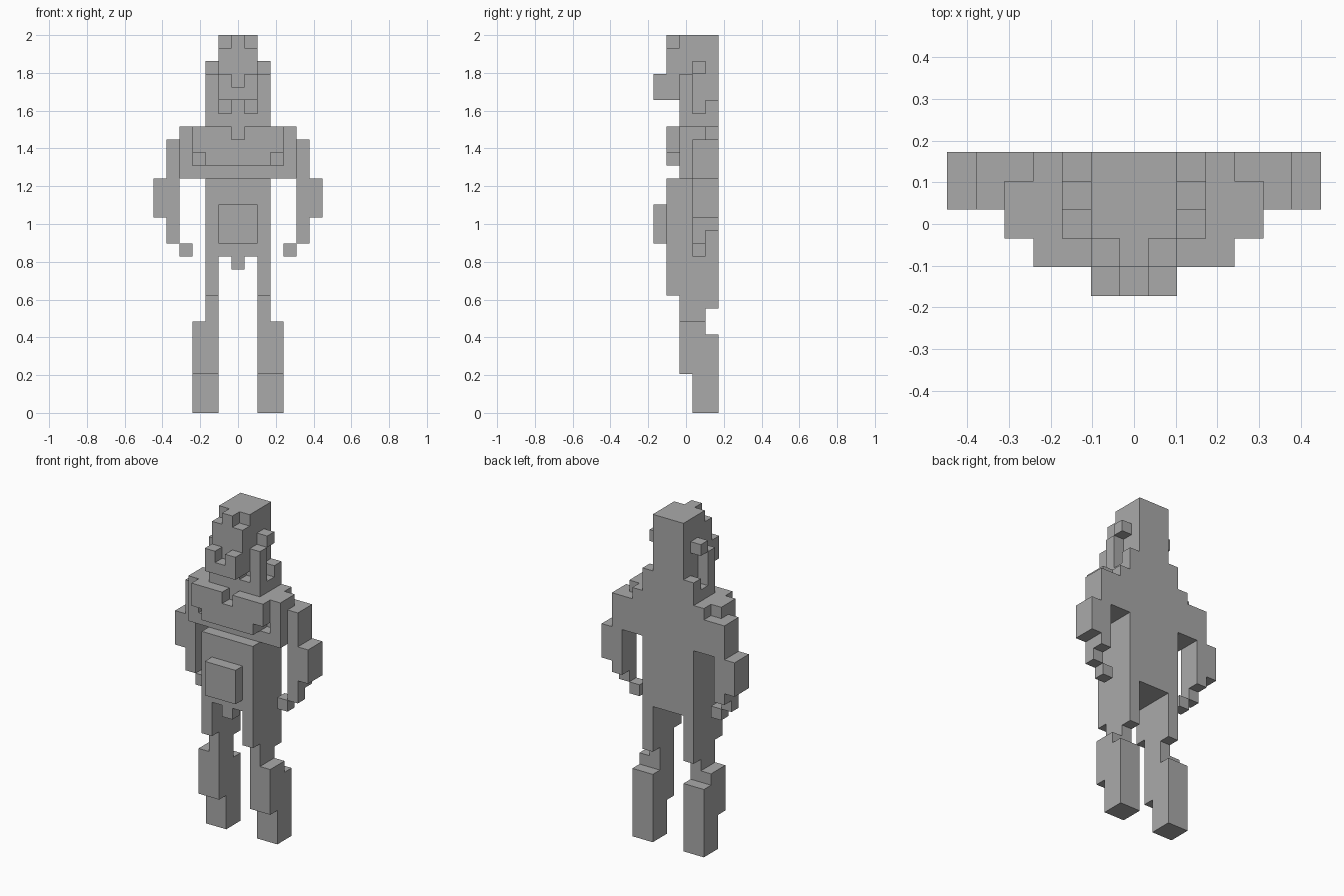
import bpy, bmesh
from mathutils import Matrix, Vector

if "Cube" in bpy.data.objects:
    bpy.data.objects.remove(bpy.data.objects["Cube"])

U = 2 / 29  # size of one block; the figure is 13 x 5 x 29 blocks

grey = bpy.data.materials.new("plain grey")
grey.diffuse_color = (0.4, 0.4, 0.4, 1)
grey.use_nodes = True
grey.node_tree.nodes["Principled BSDF"].inputs["Base Color"].default_value = grey.diffuse_color

parts = {}


def span(v):
    """A single block index, or a half-open (start, end) range of them."""
    return range(*v) if isinstance(v, tuple) else range(v, v + 1)


def add(name, x, y, z):
    """Fill a box of blocks on both sides. x: column from the middle,
    y: row from the front, z: layer from the ground."""
    cells = parts.setdefault(name, set())
    for i in span(x):
        for j in span(y):
            for k in span(z):
                cells |= {(i, j, k), (-i, j, k)}


def cut(name, y, z, x=None):
    """Carve blocks away from a part, across its full width unless x is given."""
    parts[name] = {c for c in parts[name] if not (
        c[1] in span(y) and c[2] in span(z) and (x is None or abs(c[0]) == x))}


# boots: set back at the foot, notched behind the knee
add("boots", (2, 4), (2, 5), (0, 7))
cut("boots", 2, (0, 3))
cut("boots", 4, 6)

# legs: thighs over narrower knees
add("legs", 2, (1, 5), (7, 12))
cut("legs", 1, (7, 9))
cut("legs", 4, 7)

# torso: waist, then ribs with an armpit recess
add("torso", (0, 3), (1, 5), (12, 18))
add("torso", (0, 4), (2, 5), (18, 22))
cut("torso", 2, 19, x=3)

# front plates
add("belly_plate", (0, 2), 0, (13, 16))
add("groin_guard", 0, 1, 11)
add("chest_plate", (0, 4), 1, (19, 22))
cut("chest_plate", 1, 21, x=0)
cut("chest_plate", 1, 19, x=3)

# shoulders, arms and hands
add("shoulders", 4, (2, 5), (18, 22))
cut("shoulders", 4, 21)
add("arms", 5, (3, 5), (13, 21))
cut("arms", 4, 13)
add("forearm_guards", 6, (3, 5), (15, 18))
add("hands", 4, 3, 12)

# head: set-back neck, recesses beside the chin, centre crest at the top
add("head", (0, 2), (1, 5), (22, 29))
cut("head", 1, (22, 24))
cut("head", 2, 23, x=1)
cut("head", 1, 28, x=1)
add("muzzle", (0, 2), 0, (24, 26))
cut("muzzle", 0, 25, x=0)
add("side_hair", 2, (2, 5), (22, 26))
cut("side_hair", 3, (23, 26))
cut("side_hair", 4, (24, 26))
add("ears", 2, 3, 26)

# skin each part, leaving out faces hidden by other blocks
solid = set().union(*parts.values())
for name, cells in parts.items():
    bm = bmesh.new()
    for c in sorted(cells):
        bmesh.ops.create_cube(bm, size=1, matrix=Matrix.Translation(c))
    bm.normal_update()
    hidden = [f for f in bm.faces if tuple(
        round(v) for v in f.calc_center_median() + f.normal / 2) in solid]
    bmesh.ops.delete(bm, geom=hidden, context='FACES')
    bmesh.ops.remove_doubles(bm, verts=bm.verts[:], dist=0.001)
    for v in bm.verts:
        v.co = (v.co + Vector((0, -2, 0.5))) * U
    mesh = bpy.data.meshes.new(name)
    bm.to_mesh(mesh)
    bm.free()
    mesh.materials.append(grey)
    bpy.context.collection.objects.link(bpy.data.objects.new(name, mesh))
